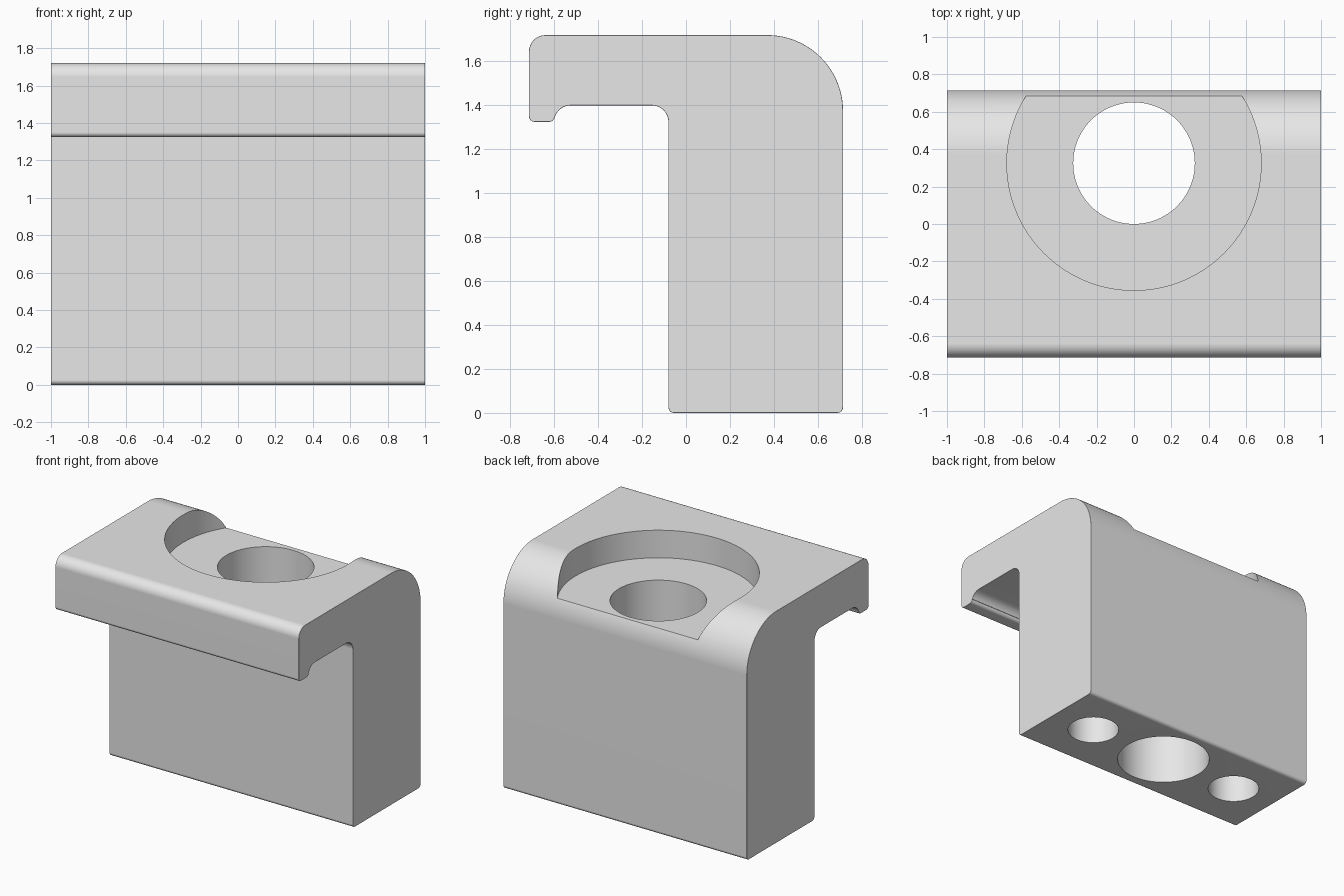
import bpy, bmesh, math

cube = bpy.data.objects.get("Cube")
if cube:
    bpy.data.objects.remove(cube, do_unlink=True)

HALF_W = 1.0      # half width along x
EDGE = 0.02       # softened rim of the end faces

gray = bpy.data.materials.new("light_gray")
gray.use_nodes = True
gray.diffuse_color = (0.8, 0.8, 0.8, 1)
gray.node_tree.nodes["Principled BSDF"].inputs["Base Color"].default_value = (0.8, 0.8, 0.8, 1)


def arc(cy, cz, r, start, end, steps):
    """Points on an arc in the side plane, angles in degrees."""
    angles = [math.radians(start + (end - start) * i / steps) for i in range(steps + 1)]
    return [(cy + r * math.cos(a), cz + r * math.sin(a)) for a in angles]


def build_body():
    # Side profile, counter-clockwise from the bottom
    profile = (
        arc(-0.055, 0.025, 0.025, 180, 270, 4)        # front foot corner
        + arc(0.69, 0.025, 0.025, 270, 360, 4)        # back foot corner
        + arc(0.37, 1.375, 0.345, 0, 90, 24)          # big back shoulder
        + arc(-0.64, 1.645, 0.075, 90, 180, 8)        # jaw top
        + arc(-0.69, 1.35, 0.025, 180, 270, 4)        # lip front
        + arc(-0.623, 1.35, 0.025, 270, 360, 4)       # lip back
        + arc(-0.525, 1.325, 0.075, 160, 90, 8)       # recess front fillet
        + arc(-0.155, 1.325, 0.075, 90, 0, 8)         # recess back fillet
    )
    bm = bmesh.new()
    face = bm.faces.new([bm.verts.new((-HALF_W, y, z)) for y, z in profile])
    ext = bmesh.ops.extrude_face_region(bm, geom=[face])
    moved = [g for g in ext["geom"] if isinstance(g, bmesh.types.BMVert)]
    bmesh.ops.translate(bm, verts=moved, vec=(2 * HALF_W, 0, 0))
    bmesh.ops.recalc_face_normals(bm, faces=bm.faces)
    # Round the rims of both end faces
    rims = [e for e in bm.edges if abs(e.verts[0].co.x - e.verts[1].co.x) < 1e-5]
    bmesh.ops.bevel(bm, geom=rims, offset=EDGE, segments=3, profile=0.5,
                    affect='EDGES', clamp_overlap=True)
    mesh = bpy.data.meshes.new("clamp_jaw")
    bm.to_mesh(mesh)
    bm.free()
    mesh.materials.append(gray)
    obj = bpy.data.objects.new("clamp_jaw", mesh)
    bpy.context.collection.objects.link(obj)
    return obj


def drill(body, x, radius, bottom, top):
    """Cut an upright cylinder on the column's centre line."""
    bpy.ops.mesh.primitive_cylinder_add(vertices=96, radius=radius, depth=top - bottom,
                                        location=(x, 0.325, (top + bottom) / 2))
    cutter = bpy.context.object
    cutter.name = "drill_cutter"
    cutter.hide_render = True
    cutter.data.materials.append(gray)
    mod = body.modifiers.new("drill", 'BOOLEAN')
    mod.operation = 'DIFFERENCE'
    mod.solver = 'EXACT'
    mod.object = cutter
    select(body)
    bpy.ops.object.modifier_apply(modifier=mod.name)
    bpy.data.objects.remove(cutter, do_unlink=True)


def select(obj):
    bpy.ops.object.select_all(action='DESELECT')
    obj.select_set(True)
    bpy.context.view_layer.objects.active = obj


body = build_body()
drill(body, 0, 0.68, 1.515, 2.0)         # round pocket for the bolt head
drill(body, 0, 0.325, -0.2, 1.9)         # through hole for the bolt
for side in (-1, 1):
    drill(body, side * 0.65, 0.18, -0.2, 0.8)   # blind holes in the foot

# Smooth the rounded parts, keep flat faces flat
select(body)
bpy.ops.object.shade_smooth_by_angle(angle=math.radians(35))
weighted = body.modifiers.new("flat_faces", 'WEIGHTED_NORMAL')
weighted.keep_sharp = True
